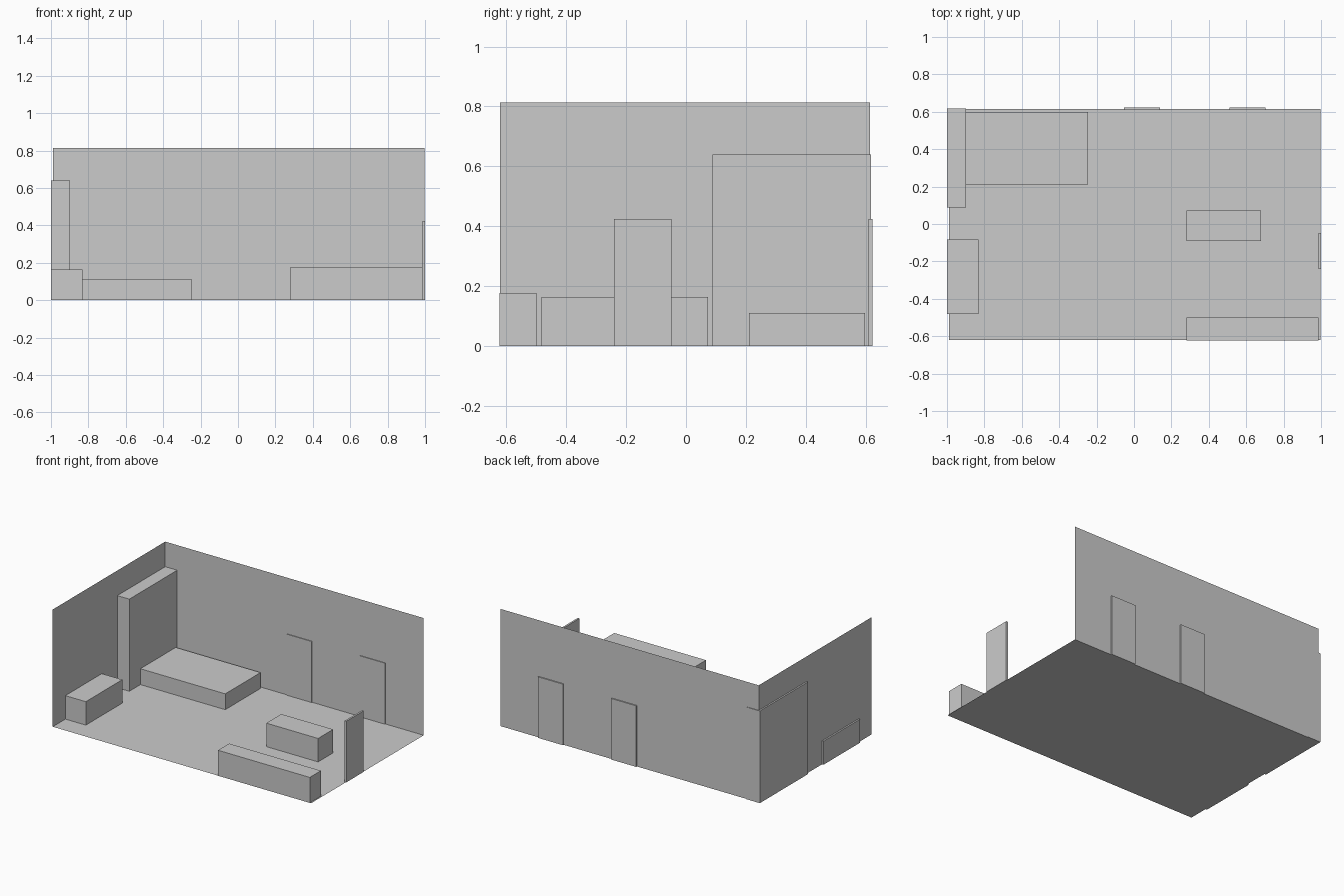
import bpy

if "Cube" in bpy.data.objects:
    bpy.data.objects.remove(bpy.data.objects["Cube"])


def mesh_object(name, verts, faces):
    mesh = bpy.data.meshes.new(name)
    mesh.from_pydata(verts, [], faces)
    mesh.update()
    obj = bpy.data.objects.new(name, mesh)
    bpy.context.collection.objects.link(obj)
    return obj


def box(name, x, y, height):
    """Box standing on the floor, spanning x and y ranges."""
    bpy.ops.mesh.primitive_cube_add(
        size=1, location=(sum(x) / 2, sum(y) / 2, height / 2))
    obj = bpy.context.object
    obj.name = name
    obj.scale = (x[1] - x[0], y[1] - y[0], height)
    bpy.ops.object.transform_apply(location=False, rotation=False, scale=True)
    return obj


# Room shell: thin floor and two wall sheets
L, R, F, B, H = -0.989, 0.997, -0.621, 0.614, 0.814
quad = [(0, 1, 2, 3)]
mesh_object("floor", [(L, F, 0), (R, F, 0), (R, B, 0), (L, B, 0)], quad)
mesh_object("back_wall", [(L, B, 0), (R, B, 0), (R, B, H), (L, B, H)], quad)
mesh_object("left_wall", [(L, F, 0), (L, B, 0), (L, B, H), (L, F, H)], quad)

# Furniture
box("wardrobe", (-1.0, -0.897), (0.088, 0.618), 0.64)
box("bed", (-0.897, -0.245), (0.21, 0.598), 0.11)
box("desk", (-1.0, -0.832), (-0.482, -0.082), 0.163)
box("table", (0.282, 0.68), (-0.092, 0.073), 0.163)
box("sideboard", (0.282, 0.987), (-0.622, -0.5), 0.177)

# Doors, slightly proud of both wall faces
DOOR_H = 0.424
for i, x in enumerate((-0.053, 0.51)):
    box(f"back_door_{i + 1}", (x, x + 0.192), (0.609, 0.622), DOOR_H)
box("right_door", (0.987, 1.0), (-0.24, -0.049), DOOR_H)
